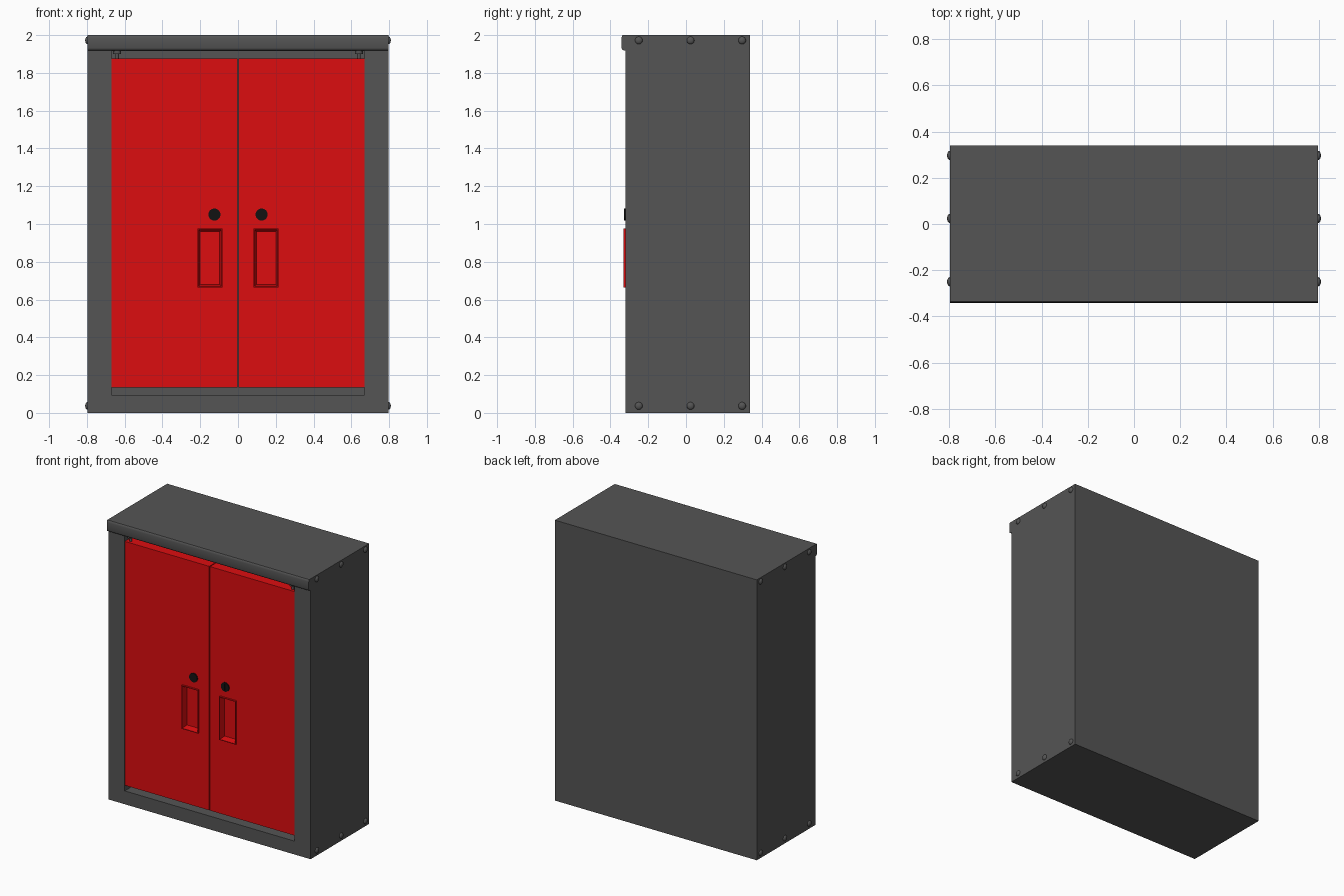
import bpy, bmesh, math
from mathutils import Matrix

if "Cube" in bpy.data.objects:
    bpy.data.objects.remove(bpy.data.objects["Cube"])

def material(name, rgb):
    m = bpy.data.materials.new(name)
    m.diffuse_color = (*rgb, 1)
    m.use_nodes = True
    m.node_tree.nodes["Principled BSDF"].inputs["Base Color"].default_value = m.diffuse_color
    return m

GREY = material("dark_grey", (0.09, 0.09, 0.09))
RED = material("red", (0.72, 0.004, 0.005))
BLACK = material("black", (0.006, 0.006, 0.006))
FRONT, BACK = -0.32, 0.34

def finish(name, bm, mat, smooth=False):
    bmesh.ops.recalc_face_normals(bm, faces=bm.faces[:])
    me = bpy.data.meshes.new(name)
    bm.to_mesh(me)
    bm.free()
    me.materials.append(mat)
    ob = bpy.data.objects.new(name, me)
    bpy.context.collection.objects.link(ob)
    if smooth:
        bpy.ops.object.select_all(action='DESELECT')
        ob.select_set(True)
        bpy.context.view_layer.objects.active = ob
        bpy.ops.object.shade_smooth_by_angle(angle=math.radians(35))
    return ob

def box(name, x, y, z, mat):
    bm = bmesh.new()
    size = Matrix.Diagonal((x[1] - x[0], y[1] - y[0], z[1] - z[0], 1))
    mid = Matrix.Translation((sum(x) / 2, sum(y) / 2, sum(z) / 2))
    bmesh.ops.create_cube(bm, size=1, matrix=mid @ size)
    return finish(name, bm, mat)

def cylinder(name, loc, r, depth, axis, mat):
    bm = bmesh.new()
    rot = Matrix.Rotation(math.pi / 2, 4, 'X') if axis == 'y' else Matrix()
    bmesh.ops.create_cone(bm, cap_ends=True, segments=32, radius1=r, radius2=r,
                          depth=depth, matrix=Matrix.Translation(loc) @ rot)
    return finish(name, bm, mat, True)

def cut(ob, cutter):
    cutter.hide_render = True
    mod = ob.modifiers.new("cut", 'BOOLEAN')
    mod.object, mod.operation, mod.solver = cutter, 'DIFFERENCE', 'EXACT'
    bpy.context.view_layer.objects.active = ob
    bpy.ops.object.modifier_apply(modifier=mod.name)
    bpy.data.objects.remove(cutter)

def rings(name, steps, x, z, mat):
    """Tray made of rectangular rings, steps = (inset, y); last ring is capped."""
    bm = bmesh.new()
    prev = None
    for i, y in steps:
        ring = [bm.verts.new(p) for p in ((x[0] + i, y, z[0] + i), (x[1] - i, y, z[0] + i),
                                          (x[1] - i, y, z[1] - i), (x[0] + i, y, z[1] - i))]
        if prev:
            for k in range(4):
                bm.faces.new((prev[k], prev[k - 1], ring[k - 1], ring[k]))
        prev = ring
    bm.faces.new(prev)
    return finish(name, bm, mat)

# Hollow cabinet body with front opening
body = box("cabinet_body", (-0.797, 0.797), (FRONT, BACK), (0, 2), GREY)
cut(body, box("opening_cutter", (-0.67, 0.67), (FRONT - 0.1, BACK - 0.05), (0.095, 1.915), GREY))

# Rounded lip along the top front edge
bm = bmesh.new()
profile = [(FRONT, 2), (-0.335, 2), (-0.339, 1.996), (-0.341, 1.985), (-0.341, 1.932),
           (-0.338, 1.924), (-0.331, 1.919), (FRONT, 1.918)]
ends = [[bm.verts.new((sx, y, z)) for y, z in profile] for sx in (-0.797, 0.797)]
for e in ends:
    bm.faces.new(e)
for k in range(len(profile)):
    bm.faces.new((ends[0][k - 1], ends[0][k], ends[1][k], ends[1][k - 1]))
finish("top_lip", bm, GREY, True)

# Doors with recessed handles, locks and hinge pins, one set per side
for s, side in ((-1, "left"), (1, "right")):
    span = lambda a, b: tuple(sorted((s * a, s * b)))
    door = box(side + "_door", span(0.003, 0.669), (FRONT, FRONT + 0.08), (0.135, 1.875), RED)
    hx, hz = span(0.083, 0.214), (0.665, 0.975)
    cut(door, box("handle_cutter", span(0.087, 0.210), (FRONT - 0.1, FRONT + 0.045),
                  (0.669, 0.971), RED))
    rings(side + "_handle_tray", [(0, FRONT + 0.002), (0, -0.332), (0.005, -0.332),
                                  (0.014, -0.288)], hx, hz, RED)
    lock = cylinder(side + "_lock", (s * 0.125, FRONT + 0.004, 1.05), 0.032, 0.022, 'y', BLACK)
    cut(lock, box("slot_cutter", span(0.122, 0.128), (FRONT - 0.05, FRONT - 0.002),
                  (1.026, 1.074), BLACK))
    cylinder(side + "_hinge_pin", (s * 0.64, FRONT + 0.025, 1.894), 0.009, 0.044, 'z', GREY)
    cylinder(side + "_hinge_cap", (s * 0.64, FRONT + 0.025, 1.908), 0.021, 0.014, 'z', GREY)

    # Domed bolts on the side panel
    for y in (-0.25, 0.024, 0.297):
        for z in (0.037, 1.972):
            bm = bmesh.new()
            bmesh.ops.create_uvsphere(bm, u_segments=20, v_segments=12, radius=0.02,
                                      matrix=Matrix.Translation((s * 0.797, y, z))
                                      @ Matrix.Diagonal((0.6, 1, 1, 1)))
            finish(side + "_bolt", bm, GREY, True)
